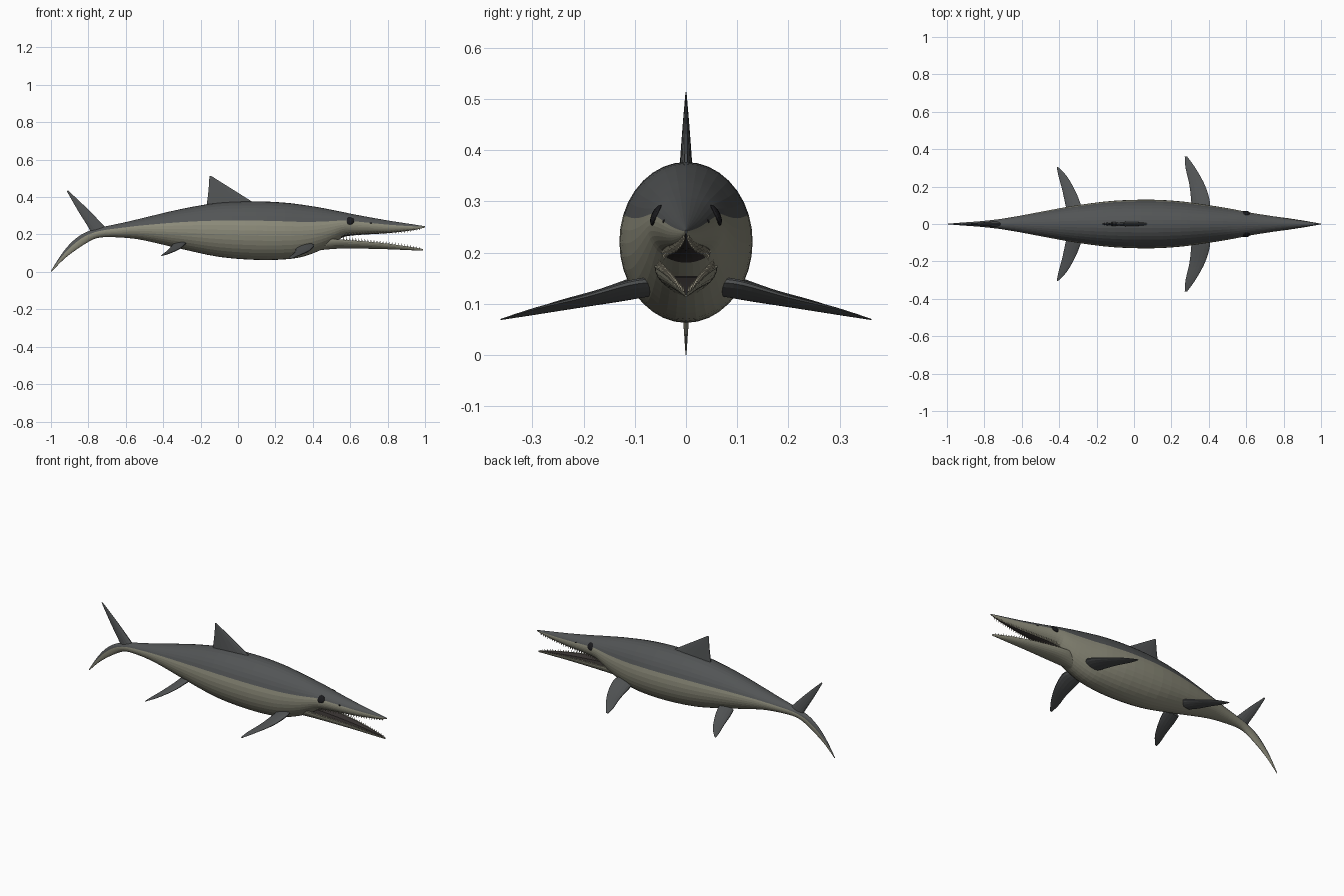
import bpy, bmesh
from math import sin, cos, pi
from mathutils import Vector, Matrix

if "Cube" in bpy.data.objects:
    bpy.data.objects.remove(bpy.data.objects["Cube"])


def material(name, rgb):
    m = bpy.data.materials.new(name)
    m.diffuse_color = (*rgb, 1)
    m.use_nodes = True
    m.node_tree.nodes["Principled BSDF"].inputs["Base Color"].default_value = m.diffuse_color
    return m


BACK = material("back_grey", (0.085, 0.09, 0.092))
BELLY = material("belly_olive", (0.27, 0.265, 0.20))
DARK = material("mouth_dark", (0.035, 0.03, 0.028))
EYE = material("eye_black", (0.01, 0.01, 0.012))
TOOTH = material("tooth_ivory", (0.42, 0.39, 0.29))


def resample(rows, n):
    """Catmull-Rom subdivision of section rows."""
    out = []
    for i in range(len(rows) - 1):
        p = [rows[max(0, min(len(rows) - 1, i + k))] for k in (-1, 0, 1, 2)]
        for j in range(n):
            t = j / n
            out.append([0.5 * (2 * b + (c - a) * t + (2 * a - 5 * b + 4 * c - d) * t * t
                               + (3 * b - a - 3 * c + d) * t ** 3) for a, b, c, d in zip(*p)])
    return out + [list(rows[-1])]


def finish(bm, name, mats, mirror=False):
    bmesh.ops.recalc_face_normals(bm, faces=bm.faces)
    me = bpy.data.meshes.new(name)
    bm.to_mesh(me)
    bm.free()
    for m in mats:
        me.materials.append(m)
    ob = bpy.data.objects.new(name, me)
    bpy.context.collection.objects.link(ob)
    if mirror:
        ob.modifiers.new("mirror", 'MIRROR').use_axis = (False, True, False)
    return ob


def loft(name, rings, mats, pick=None, mirror=False):
    """Skin closed rings of points; pick(ring, side) gives the material slot."""
    bm = bmesh.new()
    vs = [[bm.verts.new(p) for p in r] for r in rings]
    n = len(vs[0])
    for i in range(len(vs) - 1):
        for j in range(n):
            k = (j + 1) % n
            f = bm.faces.new((vs[i][j], vs[i][k], vs[i + 1][k], vs[i + 1][j]))
            if pick:
                f.material_index = pick(i, j)
    bm.faces.new(vs[0])
    bm.faces.new(vs[-1])
    return finish(bm, name, mats, mirror)


def ellipse(a, b, w, normal, n):
    """Ring whose long axis runs a-b, half thickness w along normal."""
    a, b, nv = Vector(a), Vector(b), Vector(normal).normalized()
    return [(a + b) / 2 + (a - b) / 2 * sin(2 * pi * j / n) + nv * w * cos(2 * pi * j / n)
            for j in range(n)]


# Body with downturned tail: top x, top z, bottom x, bottom z, half width
tail = [(-1, .005, -.997, 0, .001), (-.95, .085, -.935, .064, .006),
        (-.90, .148, -.87, .115, .010), (-.84, .198, -.80, .16, .015),
        (-.77, .228, -.755, .18, .021)]
trunk = [(-.70, .245, .186, .029), (-.6, .266, .182, .046), (-.5, .29, .168, .065),
         (-.3, .337, .122, .101), (-.1, .37, .08, .125), (.1, .377, .064, .130),
         (.25, .370, .067, .121), (.35, .358, .082, .108), (.45, .342, .120, .093),
         (.52, .328, .160, .081), (.57, .318, .188, .071), (.65, .302, .198, .056),
         (.8, .275, .207, .033), (.93, .255, .222, .013), (1, .244, .237, .002)]
rows = resample(tail + [(x, t, x, b, w) for x, t, b, w in trunk], 3)
SEG = 36


def body_slot(i, j):
    ang = (j + .5) * 360 / SEG
    if 20 < ang < 160:
        return 0
    return 2 if rows[i][0] > .55 and 235 < ang < 305 else 1


loft("body", [ellipse((r[0], 0, r[1]), (r[2], 0, r[3]), r[4], (0, 1, 0), SEG) for r in rows],
     [BACK, BELLY, DARK], body_slot)

# Lower jaw, a trough with a dark inside: x, rim z, bottom z, half width
jaw = resample([(.43, .165, .115, .045), (.5, .175, .122, .060), (.57, .171, .125, .060),
                (.68, .163, .124, .049), (.8, .151, .121, .034), (.92, .134, .116, .016),
                (.99, .122, .113, .002)], 3)
M = 14


def jaw_ring(x, t, b, w):
    r = [(x, w * cos(pi * j / M), t - (t - b) * sin(pi * j / M)) for j in range(M + 1)]
    return r + [(x, -w * .82, t), (x, -w * .4, t - (t - b) * .4),
                (x, w * .4, t - (t - b) * .4), (x, w * .82, t)]


loft("lower_jaw", [jaw_ring(*r) for r in jaw], [BELLY, DARK],
     lambda i, j: 1 if M < j < M + 4 else 0)


# Teeth
def at(table, x):
    for a, b in zip(table, table[1:]):
        if a[0] <= x <= b[0]:
            t = (x - a[0]) / (b[0] - a[0])
            return [p + (q - p) * t for p, q in zip(a, b)]


def teeth(name, points, down):
    bm = bmesh.new()
    for x, y, z, size in points:
        m = Matrix.Translation((x, y, z))
        if down:
            m = m @ Matrix.Rotation(pi, 4, 'X')
        bmesh.ops.create_cone(bm, cap_ends=True, segments=6, radius1=size * .27, radius2=0,
                              depth=size, matrix=m)
    finish(bm, name, [TOOTH], True)


upper, lower = [], []
for i in range(26):
    x = .565 + i * .0162
    size = .021 - .008 * i / 25
    _, t, _, b, w = at(rows, x)
    upper.append((x, w * .6, (t + b) / 2 - .8 * (t - b) / 2 - .005, size))
    _, t, b, w = at(jaw, x)
    lower.append((x, w * .88, t + size * .3, size))
teeth("upper_teeth", upper, True)
teeth("lower_teeth", lower, False)

# Fins: leading point, trailing point, half thickness per section


def fin(name, sections, normal, mirror=False):
    flat = resample([(*a, *b, w) for a, b, w in sections], 4)
    loft(name, [ellipse(r[:3], r[3:6], r[6], normal, 14) for r in flat], [BACK], None, mirror)


fin("dorsal_fin", [((.13, 0, .345), (-.178, 0, .33), .014),
                   ((.075, 0, .378), (-.169, 0, .37), .012),
                   ((-.035, 0, .446), (-.159, 0, .44), .007),
                   ((-.145, 0, .514), (-.153, 0, .512), .001)], (0, 1, 0))
fin("tail_upper_lobe", [((-.69, 0, .21), (-.79, 0, .195), .016),
                        ((-.71, 0, .24), (-.792, 0, .222), .014),
                        ((-.805, 0, .338), (-.855, 0, .325), .007),
                        ((-.909, 0, .436), (-.916, 0, .432), .001)], (0, 1, 0))
fin("front_flipper", [((.395, .06, .146), (.31, .06, .125), .016),
                      ((.408, .11, .140), (.305, .12, .112), .014),
                      ((.383, .20, .114), (.295, .21, .096), .009),
                      ((.335, .29, .092), (.275, .30, .080), .005),
                      ((.285, .36, .071), (.271, .362, .069), .001)], (0, .2, 1), True)
fin("rear_flipper", [((-.275, .05, .158), (-.355, .05, .138), .014),
                     ((-.283, .10, .148), (-.367, .10, .124), .012),
                     ((-.310, .17, .125), (-.384, .18, .108), .008),
                     ((-.355, .25, .104), (-.405, .26, .092), .005),
                     ((-.402, .302, .087), (-.413, .305, .085), .001)], (0, .2, 1), True)


# Eyes and nostrils
def blob(name, loc, radii, mat, lean):
    bm = bmesh.new()
    m = (Matrix.Translation(loc) @ Matrix.Rotation(lean, 4, 'X')
         @ Matrix.Diagonal((*radii, 1)))
    bmesh.ops.create_uvsphere(bm, u_segments=16, v_segments=10, radius=1, matrix=m)
    finish(bm, name, [mat], True)


blob("eye", (.597, .057, .273), (.024, .010, .022), EYE, .45)
blob("nostril", (.71, .042, .261), (.008, .004, .004), EYE, .45)
